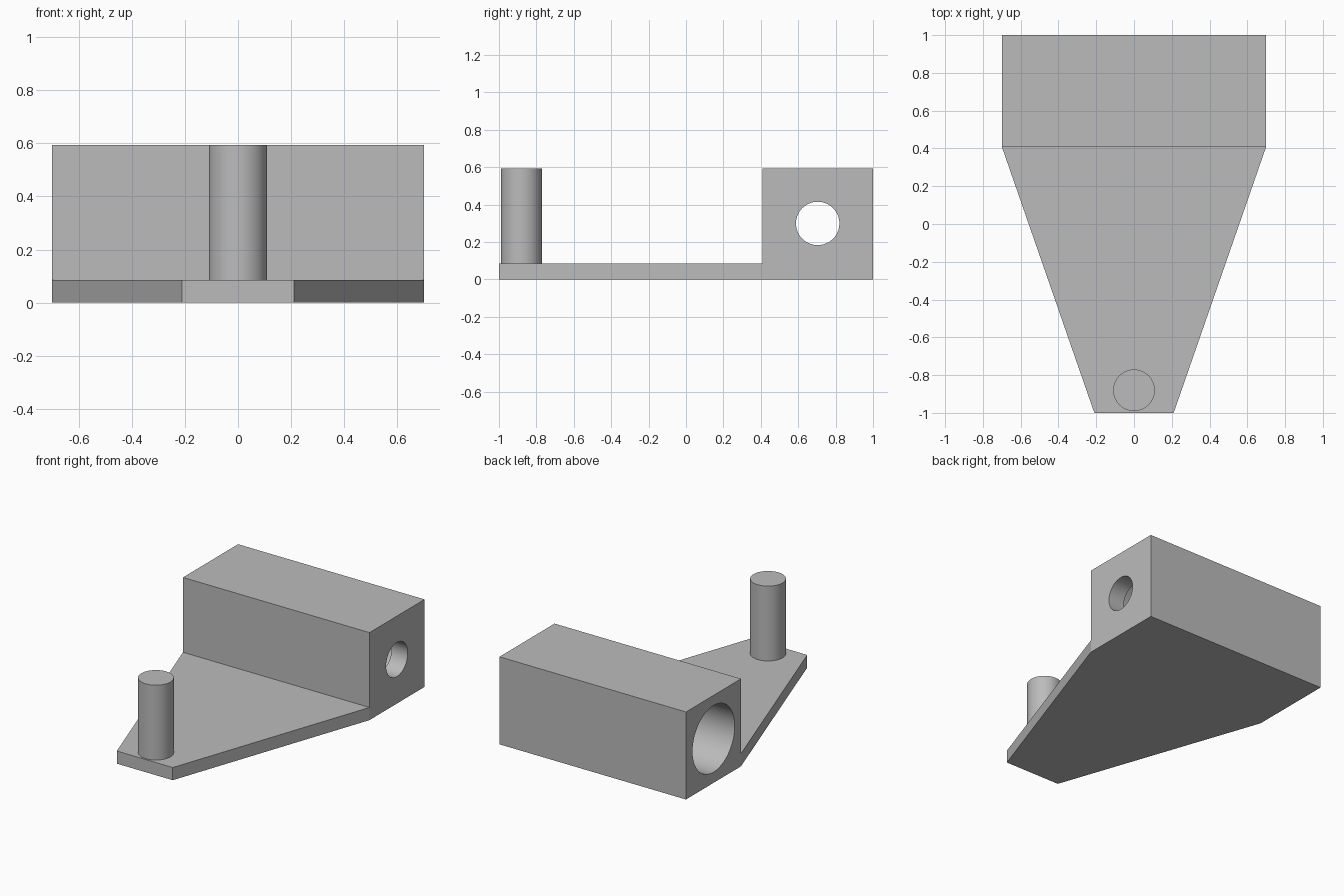
import bpy
import bmesh
from math import pi
from mathutils import Matrix

cube = bpy.data.objects.get("Cube")
if cube:
    bpy.data.objects.remove(cube, do_unlink=True)

grey = bpy.data.materials.new("plain grey")
grey.use_nodes = True
grey.diffuse_color = (0.5, 0.5, 0.5, 1)
grey.node_tree.nodes["Principled BSDF"].inputs["Base Color"].default_value = (0.5, 0.5, 0.5, 1)

HALF_WIDTH, TIP_HALF = 0.70, 0.21
BLOCK_FRONT, HEIGHT, PLATE = 0.41, 0.594, 0.086
BORE_Y, BORE_Z = 0.704, 0.299


def finish(name, bm):
    bmesh.ops.recalc_face_normals(bm, faces=bm.faces)
    mesh = bpy.data.meshes.new(name)
    bm.to_mesh(mesh)
    bm.free()
    mesh.materials.append(grey)
    obj = bpy.data.objects.new(name, mesh)
    bpy.context.collection.objects.link(obj)
    return obj


def prism(name, outline, height):
    """Extrude a plan outline upward from the ground."""
    bm = bmesh.new()
    face = bm.faces.new([bm.verts.new((x, y, 0)) for x, y in outline])
    top = bmesh.ops.extrude_face_region(bm, geom=[face])["geom"]
    verts = [v for v in top if isinstance(v, bmesh.types.BMVert)]
    bmesh.ops.translate(bm, verts=verts, vec=(0, 0, height))
    return finish(name, bm)


def cylinder(name, radius, length, matrix):
    bm = bmesh.new()
    bmesh.ops.create_cone(bm, cap_ends=True, segments=64, radius1=radius,
                          radius2=radius, depth=length, matrix=matrix)
    return finish(name, bm)


def bore(name, radius, x0, x1):
    place = Matrix.Translation(((x0 + x1) / 2, BORE_Y, BORE_Z)) @ Matrix.Rotation(pi / 2, 4, "Y")
    return cylinder(name, radius, x1 - x0, place)


def combine(target, other, operation):
    mod = target.modifiers.new(other.name, "BOOLEAN")
    mod.operation, mod.solver, mod.object = operation, "EXACT", other
    bpy.ops.object.select_all(action="DESELECT")
    target.select_set(True)
    bpy.context.view_layer.objects.active = target
    bpy.ops.object.modifier_apply(modifier=mod.name)
    bpy.data.objects.remove(other, do_unlink=True)


def smooth(obj):
    bpy.ops.object.select_all(action="DESELECT")
    obj.select_set(True)
    bpy.context.view_layer.objects.active = obj
    bpy.ops.object.shade_smooth_by_angle(angle=0.5)


# Rear block with a narrow hole on one end opening into a wide bore
block = prism("bored_block", [(-HALF_WIDTH, BLOCK_FRONT), (HALF_WIDTH, BLOCK_FRONT),
                              (HALF_WIDTH, 1), (-HALF_WIDTH, 1)], HEIGHT)
combine(block, bore("wide_bore", 0.226, -0.8, HALF_WIDTH - 0.12), "DIFFERENCE")
combine(block, bore("narrow_hole", 0.116, 0.5, 0.8), "DIFFERENCE")
smooth(block)

# Tapered base plate
prism("tapered_plate", [(-TIP_HALF, -1), (TIP_HALF, -1),
                        (HALF_WIDTH, BLOCK_FRONT), (-HALF_WIDTH, BLOCK_FRONT)], PLATE)

# Upright pin at the tip
pin = cylinder("upright_pin", 0.11, HEIGHT - PLATE,
               Matrix.Translation((0, -0.88, (HEIGHT + PLATE) / 2)))
smooth(pin)
